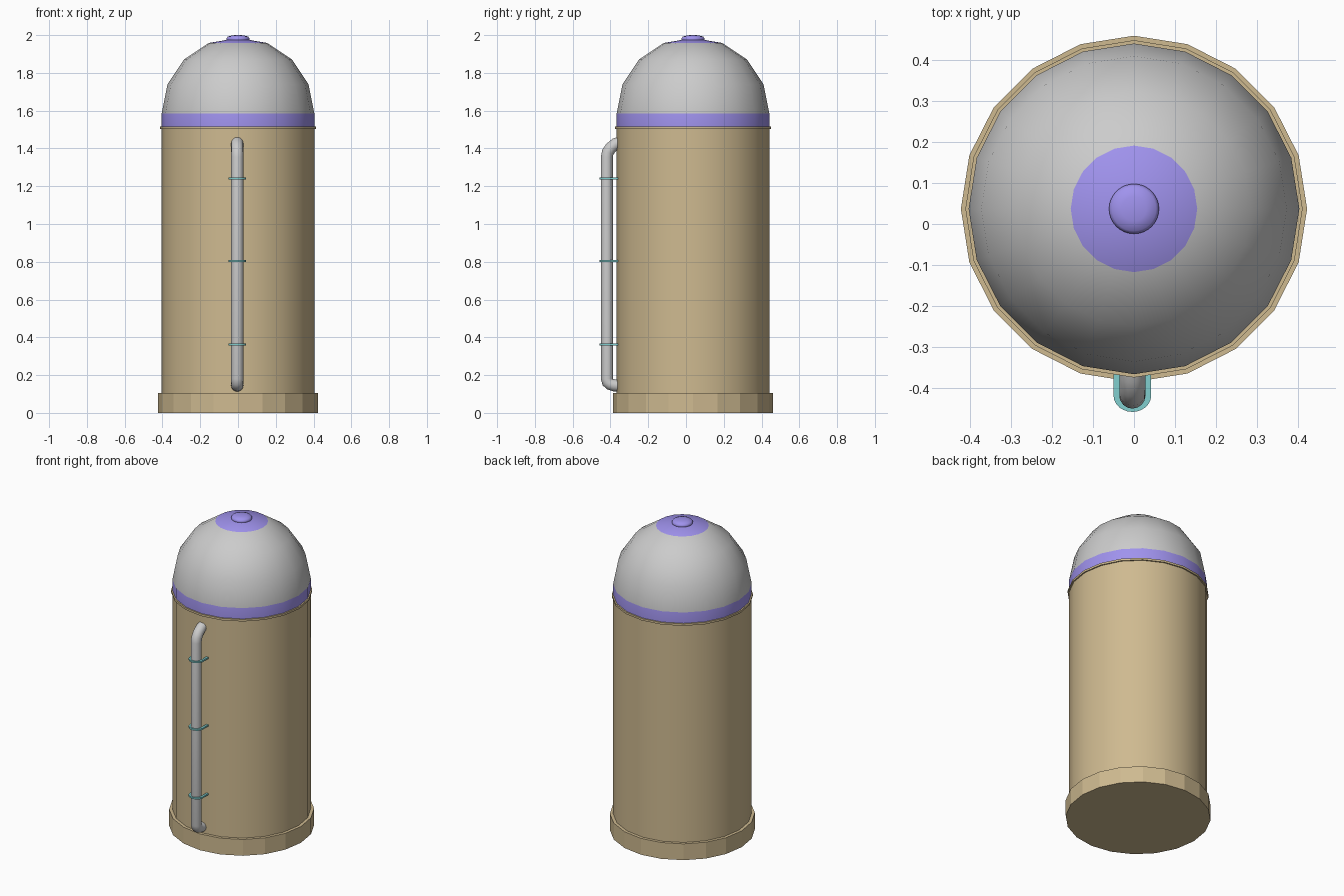
import bpy, bmesh, math

if "Cube" in bpy.data.objects:
    bpy.data.objects.remove(bpy.data.objects["Cube"])

CY = 0.037  # body axis sits behind the pipe


def material(name, rgb):
    m = bpy.data.materials.new(name)
    m.diffuse_color = (*rgb, 1)
    m.use_nodes = True
    m.node_tree.nodes["Principled BSDF"].inputs["Base Color"].default_value = m.diffuse_color
    return m


TAN = material("tan", (0.62, 0.49, 0.28))
PURPLE = material("purple", (0.35, 0.29, 0.85))
TEAL = material("teal", (0.22, 0.62, 0.62))


def finish(name, bm, mats, angle):
    bmesh.ops.recalc_face_normals(bm, faces=bm.faces)
    me = bpy.data.meshes.new(name)
    bm.to_mesh(me)
    bm.free()
    ob = bpy.data.objects.new(name, me)
    bpy.context.collection.objects.link(ob)
    for m in mats:
        me.materials.append(m)
    bpy.ops.object.select_all(action='DESELECT')
    ob.select_set(True)
    bpy.context.view_layer.objects.active = ob
    bpy.ops.object.shade_smooth_by_angle(angle=math.radians(angle))
    return ob


def lathe(name, profile, mats, slots=None, sides=20, angle=30):
    """Revolve (radius, z) points about the body axis, closing both ends."""
    bm = bmesh.new()
    rings = []
    for r, z in profile:
        if r == 0:
            rings.append([bm.verts.new((0, CY, z))] * sides)
        else:
            rings.append([bm.verts.new((r * math.cos(2 * math.pi * i / sides),
                                        CY + r * math.sin(2 * math.pi * i / sides), z))
                          for i in range(sides)])
    for k, (a, b) in enumerate(zip(rings, rings[1:])):
        for i in range(sides):
            j = (i + 1) % sides
            f = bm.faces.new(dict.fromkeys((a[i], a[j], b[j], b[i])))
            f.material_index = slots[k] if slots else 0
    for ring, (r, z) in ((rings[0], profile[0]), (rings[-1], profile[-1])):
        if r > 0:
            bm.faces.new(ring)
    return finish(name, bm, mats, angle)


# Base, body and rim
lathe("base", [(0.423, 0), (0.423, 0.105)], [TAN], angle=10)
lathe("body", [(0.404, 0.1), (0.404, 1.51)], [TAN])
lathe("rim", [(0.412, 1.503), (0.412, 1.516)], [TAN])

# Dome with painted lower band and crown
R, Z = 0.404, 1.585
dome = [(R, 1.51)] + [(R * math.cos(math.pi * k / 8), Z + R * math.sin(math.pi * k / 8))
                      for k in range(4)] + [(0, 1.985)]
grey = material("grey", (0.8, 0.8, 0.8))
lathe("dome", dome, [grey, PURPLE], [1, 0, 0, 0, 1])

# Rounded cap on the crown
lathe("top_cap", [(0.05, 1.965), (0.06, 1.973), (0.061, 1.983), (0.054, 1.992),
                  (0.03, 1.999), (0, 2.0)], [PURPLE], sides=32, angle=50)


def sweep(name, path, section, mats):
    """Sweep a closed (u, v) section along a planar path; v follows the plane normal."""
    from mathutils import Vector
    pts = [Vector(p) for p in path]
    n = (pts[1] - pts[0]).cross(pts[-1] - pts[1]).normalized()
    bm = bmesh.new()
    rings = []
    for i, p in enumerate(pts):
        t = (pts[min(i + 1, len(pts) - 1)] - pts[max(i - 1, 0)]).normalized()
        u = t.cross(n)
        rings.append([bm.verts.new(p + u * a + n * b) for a, b in section])
    s = len(section)
    for a, b in zip(rings, rings[1:]):
        for i in range(s):
            j = (i + 1) % s
            bm.faces.new((a[i], a[j], b[j], b[i]))
    bm.faces.new(rings[0])
    bm.faces.new(rings[-1])
    return finish(name, bm, mats, 40)


# Vertical pipe with elbows into the body
PX, PY, PR = -0.004, -0.419, 0.032
circle = [(PR * math.cos(math.pi * k / 8), PR * math.sin(math.pi * k / 8)) for k in range(16)]
pipe = [(PX, -0.345, 1.432), (PX, -0.372, 1.424), (PX, -0.398, 1.403), (PX, -0.414, 1.38),
        (PX, PY, 1.355), (PX, PY, 0.18), (PX, -0.414, 0.163), (PX, -0.403, 0.153),
        (PX, -0.382, 0.146), (PX, -0.345, 0.143)]
sweep("pipe", pipe, circle, [])

# U-shaped clamps holding the pipe
W = 0.039
u_path = [(-W, -0.35)] + [(W * math.cos(a), PY + W * 0.85 * math.sin(a))
                          for a in (math.pi + math.pi * k / 12 for k in range(13))] + [(W, -0.35)]
strip = [(-0.007, -0.005), (0.007, -0.005), (0.007, 0.005), (-0.007, 0.005)]
for i, z in enumerate((0.363, 0.805, 1.24)):
    sweep(f"pipe_clamp_{i + 1}", [(PX + x, y, z) for x, y in u_path], strip, [TEAL])
